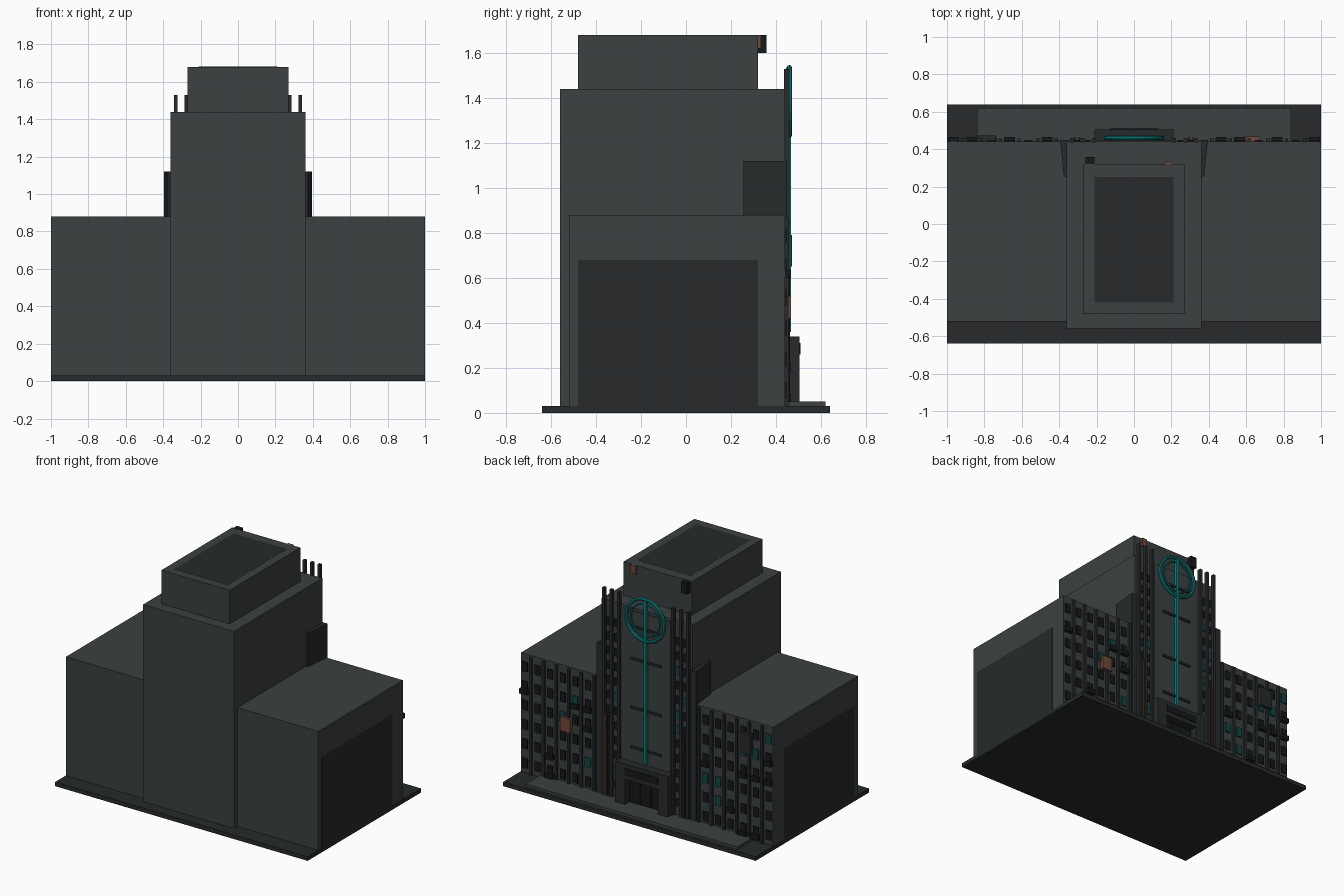
import bpy, bmesh, random
from math import pi
from mathutils import Matrix, Vector

random.seed(4)
default = bpy.data.objects.get("Cube")
if default:
    bpy.data.objects.remove(default)


def material(name, rgb):
    m = bpy.data.materials.new(name)
    m.use_nodes = True
    m.diffuse_color = (*rgb, 1)
    bsdf = m.node_tree.nodes["Principled BSDF"]
    bsdf.inputs["Base Color"].default_value = (*rgb, 1)
    bsdf.inputs["Roughness"].default_value = 0.8
    return m


WALL = material("concrete", (0.045, 0.052, 0.052))
DARK = material("dark_concrete", (0.02, 0.023, 0.025))
BLACK = material("dark_glass", (0.008, 0.009, 0.01))
TEAL = material("teal_glow", (0.004, 0.2, 0.2))
DIM_TEAL = material("dim_teal", (0.005, 0.06, 0.055))
RUST = material("rust", (0.16, 0.065, 0.04))
BROWN = material("dark_brown", (0.05, 0.03, 0.018))


def add_object(name, bm, mat):
    mesh = bpy.data.meshes.new(name)
    bm.to_mesh(mesh)
    bm.free()
    mesh.materials.append(mat)
    obj = bpy.data.objects.new(name, mesh)
    bpy.context.collection.objects.link(obj)
    return obj


def boxes(name, mat, spans):
    """Each span is (x0, x1, y0, y1, z0, z1)."""
    bm = bmesh.new()
    for x0, x1, y0, y1, z0, z1 in spans:
        size = Matrix.Diagonal((x1 - x0, y1 - y0, z1 - z0, 1))
        mid = Vector((x0 + x1, y0 + y1, z0 + z1)) / 2
        bmesh.ops.create_cube(bm, size=1, matrix=Matrix.Translation(mid) @ size)
    return add_object(name, bm, mat)


FACE = 0.44  # y of the decorated facade


def on_facade(x, z, w, h, depth):
    return (x - w / 2, x + w / 2, FACE - 0.005, FACE + depth, z - h / 2, z + h / 2)


# Main masses
boxes("base_slab", DARK, [(-1, 1, -0.64, 0.64, 0, 0.03)])
boxes("entrance_terrace", WALL, [(-0.84, 0.84, 0.4, 0.62, 0.03, 0.05)])
boxes("wings", WALL, [(-0.999, -0.36, -0.52, FACE, 0.03, 0.88),
                      (0.36, 0.999, -0.52, FACE, 0.03, 0.88)])
boxes("tower", WALL, [(-0.36, 0.36, -0.56, FACE, 0.03, 1.44)])
boxes("crown", WALL, [(-0.27, 0.27, -0.48, 0.32, 1.44, 1.68)])
boxes("roof_panel", DARK, [(-0.21, 0.21, -0.42, 0.25, 1.67, 1.681)])
boxes("side_panels", DARK, [(s - 0.005, s + 0.005, -0.48, 0.32, 0.03, 0.68)
                            for s in (-0.995, 0.995)])

# Tapered buttresses beside the tower
for side, label in ((1, "left"), (-1, "right")):
    xs = sorted((side * 0.35, side * 0.395))
    buttress = boxes(label + "_buttress", DARK, [(*xs, 0.255, 0.45, 0.03, 1.12)])
    for v in buttress.data.vertices:
        if v.co.y < 0.3 and abs(v.co.x) > 0.36:
            v.co.x = side * 0.375

# Tower fins, window strips and pipes
boxes("tower_fins", DARK, [on_facade(s * x, 0.78, 0.02, 1.5, 0.02)
                           for s in (-1, 1) for x in (0.215, 0.275, 0.333)])
boxes("tower_centre_panel", WALL, [on_facade(0, 0.87, 0.38, 1.1, 0.006)])
strip = [(s * x, 0.14 + 0.105 * i) for s in (-1, 1) for x in (0.245, 0.304)
         for i in range(12)]
boxes("tower_windows", BLACK, [on_facade(x, z, 0.025, 0.055, 0.008) for x, z in strip])
boxes("tower_lit_windows", DIM_TEAL,
      [on_facade(x, z, 0.027, 0.056, 0.01) for x, z in random.sample(strip, 7)])
boxes("tower_pipes", BROWN, [on_facade(s * x, 0.33, 0.01, 0.6, 0.022)
                             for s in (-1, 1) for x in (0.295, 0.315)])
boxes("centre_crossbars", DARK, [on_facade(0, z, 0.24, 0.015, 0.018)
                                 for z in (0.445, 0.73, 1.08, 1.31)])

# Ring emblem with its long stem
ring = []
for major, minor, label in ((0.15, 0.012, "outer_ring"), (0.115, 0.006, "inner_ring")):
    bpy.ops.mesh.primitive_torus_add(
        major_radius=major, minor_radius=minor, major_segments=40, minor_segments=8,
        location=(0, FACE + 0.02, 1.385), rotation=(pi / 2, 0, 0))
    obj = bpy.context.object
    obj.name = label
    obj.data.materials.append(TEAL)
    bpy.ops.object.shade_smooth_by_angle()
boxes("ring_stem", TEAL, [(-0.01, 0.01, 0.445, 0.467, 0.36, 1.535)])

# Entrance portal
boxes("portal_frame", DARK, [(-0.21, -0.13, FACE, 0.505, 0.03, 0.34),
                             (0.13, 0.21, FACE, 0.505, 0.03, 0.34),
                             (-0.13, 0.13, FACE, 0.505, 0.23, 0.34)])
boxes("portal_sign_band", BLACK, [(-0.13, 0.13, 0.5, 0.51, 0.26, 0.31)])
boxes("entrance_doors", BLACK, [(x - 0.041, x + 0.041, FACE, 0.455, 0.05, 0.22)
                                for x in (-0.086, 0, 0.086)])

# Wing fins and windows
columns = range(6)
boxes("wing_fins", DARK, [on_facade(s * (0.415 + 0.1 * i), 0.45, 0.018, 0.84, 0.016)
                          for s in (-1, 1) for i in columns])
grid = [(s * (0.465 + 0.1 * i), 0.1 + 0.138 * row)
        for s in (-1, 1) for i in columns for row in range(6)]
boxes("wing_windows", BLACK, [on_facade(x, z, 0.042, 0.068, 0.008) for x, z in grid])
lit = random.sample(grid, 9)
boxes("lit_windows", DIM_TEAL, [on_facade(x, z, 0.044, 0.07, 0.01) for x, z in lit])
boxes("window_units", BLACK, [on_facade(x, z - 0.035, 0.06, 0.035, 0.026)
                              for x, z in random.sample(grid, 14)])

# Facade boards and crown fixtures
boxes("rust_board", RUST, [on_facade(0.63, 0.47, 0.08, 0.1, 0.028)])
boxes("dark_board", DARK, [on_facade(-0.79, 0.72, 0.1, 0.14, 0.032)])
boxes("crown_unit", BLACK, [(-0.26, -0.21, 0.31, 0.358, 1.6, 1.68)])
boxes("crown_lamp", RUST, [(0.165, 0.205, 0.31, 0.333, 1.62, 1.68)])
